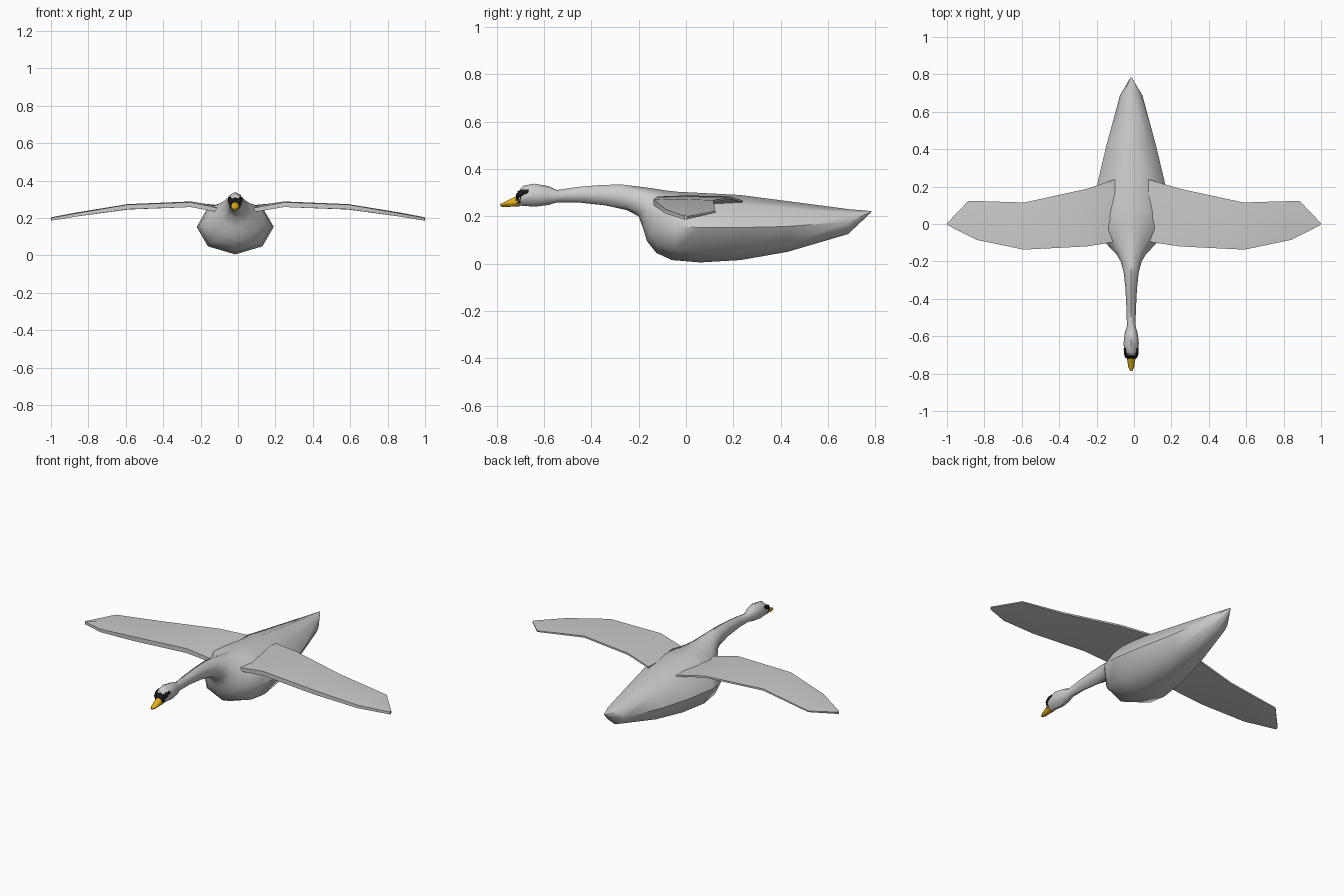
import bpy, bmesh, math
from mathutils import Vector

CX = -0.015  # body centre line


def material(name, rgb):
    m = bpy.data.materials.new(name)
    m.diffuse_color = (*rgb, 1)
    return m


def loft(name, rings, mat=None, angle=50):
    """Skin a list of equal-sized point rings and cap both ends."""
    bm = bmesh.new()
    loops = [[bm.verts.new(p) for p in r] for r in rings]
    n = len(loops[0])
    for a, b in zip(loops, loops[1:]):
        for i in range(n):
            j = (i + 1) % n
            bm.faces.new((a[i], a[j], b[j], b[i]))
    bm.faces.new(loops[0])
    bm.faces.new(loops[-1])
    bmesh.ops.recalc_face_normals(bm, faces=bm.faces)
    me = bpy.data.meshes.new(name)
    bm.to_mesh(me)
    bm.free()
    ob = bpy.data.objects.new(name, me)
    bpy.context.collection.objects.link(ob)
    if mat:
        me.materials.append(mat)
    bpy.ops.object.select_all(action='DESELECT')
    ob.select_set(True)
    bpy.context.view_layer.objects.active = ob
    bpy.ops.object.shade_smooth_by_angle(angle=math.radians(angle))
    return ob


def oval(ty, tz, by, bz, hw, cx=CX, n=8):
    """Ring through a top point and a bottom point with a half-width."""
    c = Vector((cx, (ty + by) / 2, (tz + bz) / 2))
    u = Vector((0, (ty - by) / 2, (tz - bz) / 2))
    return [c + u * math.cos(2 * math.pi * i / n)
            + Vector((hw * math.sin(2 * math.pi * i / n), 0, 0)) for i in range(n)]


black = material("black", (0.01, 0.01, 0.01))
orange = material("orange", (0.8, 0.45, 0.01))

# Body, neck and head: top y, top z, bottom y, bottom z, half-width
body = [
    (0.785, 0.222, 0.780, 0.214, 0.004),
    (0.690, 0.230, 0.685, 0.125, 0.060),
    (0.430, 0.264, 0.430, 0.050, 0.130),
    (0.230, 0.290, 0.230, 0.015, 0.178),
    (0.060, 0.299, 0.060, 0.005, 0.206),
    (0.000, 0.302, -0.060, 0.015, 0.195),
    (-0.040, 0.304, -0.125, 0.045, 0.155),
    (-0.090, 0.310, -0.165, 0.095, 0.112),
    (-0.140, 0.318, -0.180, 0.145, 0.080),
    (-0.200, 0.326, -0.200, 0.200, 0.056),
    (-0.270, 0.334, -0.250, 0.226, 0.040),
    (-0.350, 0.333, -0.340, 0.246, 0.031),
    (-0.460, 0.324, -0.460, 0.259, 0.025),
    (-0.545, 0.311, -0.545, 0.259, 0.023),
    (-0.580, 0.327, -0.580, 0.248, 0.034),
    (-0.640, 0.338, -0.635, 0.241, 0.041),
    (-0.685, 0.330, -0.690, 0.244, 0.036),
    (-0.702, 0.314, -0.708, 0.246, 0.031),
]
loft("body", [oval(*r) for r in body])

# Black face mask and eye streaks
loft("face_mask", [oval(-0.692, 0.323, -0.702, 0.246, 0.034),
                   oval(-0.718, 0.293, -0.722, 0.244, 0.024)], black)
for s, side in ((1, "right"), (-1, "left")):
    loft("eye_streak_" + side,
         [oval(-0.712, 0.306, -0.716, 0.272, 0.009, CX + s * 0.024),
          oval(-0.690, 0.314, -0.694, 0.284, 0.010, CX + s * 0.029),
          oval(-0.664, 0.314, -0.668, 0.299, 0.007, CX + s * 0.033)], black)

# Beak
loft("beak", [oval(-0.704, 0.292, -0.704, 0.242, 0.026),
              oval(-0.735, 0.277, -0.735, 0.241, 0.020),
              oval(-0.765, 0.261, -0.765, 0.239, 0.016),
              oval(-0.786, 0.252, -0.784, 0.241, 0.006)], orange)

# Wings: front x, y, z / back x, y, z / thickness / centre offset
stations = [
    (0.09, -0.095, 0.252, 0.090, 0.238, 0.268, 0.022, -0.012),
    (0.25, -0.120, 0.284, 0.250, 0.188, 0.284, 0.026, -0.003),
    (0.59, -0.137, 0.271, 0.585, 0.115, 0.268, 0.025, 0),
    (0.84, -0.085, 0.229, 0.885, 0.124, 0.222, 0.018, 0),
    (0.997, -0.006, 0.200, 1.000, 0.004, 0.199, 0.014, 0),
]


def wing_section(fx, fy, fz, bx, by, bz, t, off, s):
    f, b = Vector((s * fx + off, fy, fz)), Vector((s * bx + off, by, bz))
    m = f.lerp(b, 0.4)
    down = Vector((0, 0, -t))
    bulge = Vector((0, 0, 0.004))
    return [f, m + bulge, b, b + down * 0.4, m + down, f + down]


for s, side in ((1, "right"), (-1, "left")):
    loft("wing_" + side, [wing_section(*st, s) for st in stations], angle=35)
